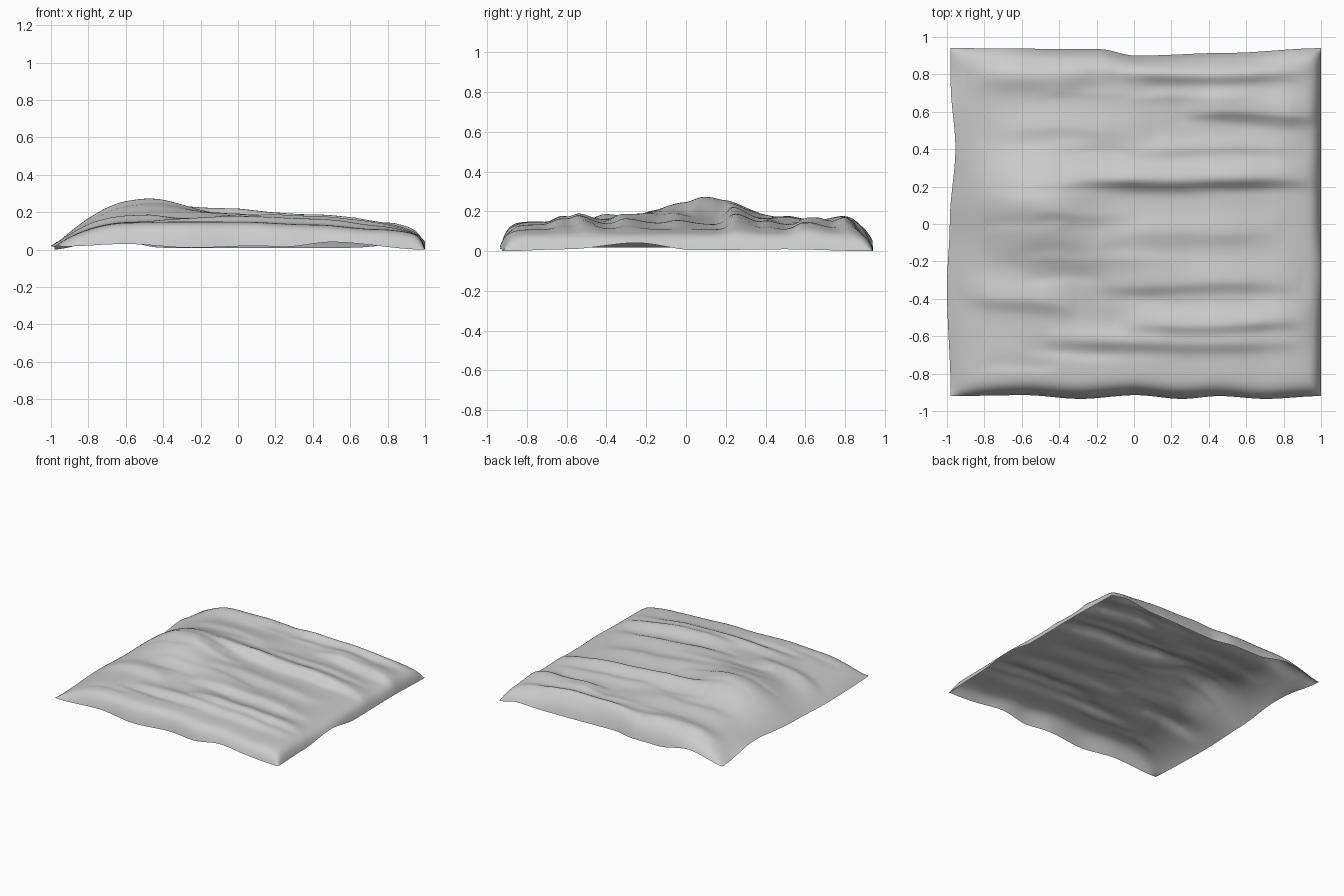
import bpy, math, random

if "Cube" in bpy.data.objects:
    bpy.data.objects.remove(bpy.data.objects["Cube"])

random.seed(4)
N = 150


def curve(pts, t):
    """Smooth interpolation through (position, value) pairs."""
    if t <= pts[0][0]:
        return pts[0][1]
    for (a, va), (b, vb) in zip(pts, pts[1:]):
        if t <= b:
            k = (t - a) / (b - a)
            return va + (vb - va) * k * k * (3 - 2 * k)
    return pts[-1][1]


def bump(d, w):
    return math.exp(-(d / w) ** 2)


# Outline of the blanket, and the height of its hem
LEFT = [(-.94, -.98), (-.35, -1.0), (.0, -.985), (.4, -.955), (.75, -.98), (.94, -.98)]
BACK = [(-1, .94), (-.2, .935), (0, .9), (.5, .915), (1, .94)]
FRONT = [(-1, -.92), (-.6, -.915), (-.3, -.935), (0, -.915), (.25, -.935), (.45, -.92), (.7, -.935), (1, -.92)]
FRONT_Z = [(-1, .01), (-.6, .03), (-.25, .01), (.1, .02), (.25, .015), (.5, .04), (1, 0)]
BACK_Z = [(-1, .0), (-.68, .055), (-.4, .01), (.6, .01), (.85, .025), (1, 0)]
RIGHT_Z = [(-.94, 0), (-.6, .01), (-.25, .042), (.05, .005), (.5, .01), (.94, 0)]
LEFT_Z = [(-.94, .01), (-.3, .02), (.2, .02), (.6, .04), (.94, 0)]

# General body height along x
BODY_X = [(-1, .11), (-.6, .15), (0, .15), (.4, .135), (.75, .11), (1, .09)]

# Folds: x start, x end, y at start, y at end, height, front width, back width
FOLDS = [
    (-.38, 1.0, .25, .235, .055, .05, .10),
    (.25, 1.05, .60, .59, .040, .05, .12),
    (-.2, .95, .81, .81, .040, .05, .06),
    (-.9, -.1, .78, .82, .030, .08, .07),
    (-.95, -.3, -.36, -.44, .028, .06, .10),
    (-.1, .95, -.54, -.52, .042, .05, .08),
    (-.5, .95, -.62, -.63, .028, .05, .06),
    (-.2, .9, -.32, -.31, .025, .05, .10),
    (-.2, .8, -.05, -.03, .018, .06, .09),
    (-.8, .1, .52, .50, .018, .06, .10),
    (-.1, .9, .40, .41, .016, .04, .06),
    (-.8, .3, -.12, -.18, .018, .08, .12),
]
# Fine random creases running the same way
for i in range(26):
    x0 = random.uniform(-.9, .3)
    y0 = random.uniform(-.85, .85)
    FOLDS.append((x0, x0 + random.uniform(.4, .8), y0, y0 + random.uniform(-.04, .04),
                  random.uniform(-.008, .008), .03, .05))


def height(x, y):
    z = curve(BODY_X, x)
    z += .12 * bump(x + .5, .42 if x < -.5 else .32) * bump(y - .13, .24)
    z += .025 * bump(x + .2, .5) * bump(y + .2, .25)
    for x0, x1, ya, yb, h, wf, wb in FOLDS:
        if x0 < x < x1:
            t = (x - x0) / (x1 - x0)
            yc = ya + (yb - ya) * t + .008 * math.sin(7 * t + 9 * ya)
            d = y - yc
            fade = math.sin(math.pi * t) ** .9
            z += h * min(1, 1.3 * fade) * bump(d, wf if d < 0 else wb)
    return z


def spread(i):
    """Grid parameter 0..1 with extra rows close to the hems."""
    t = i / N
    return .45 * t + .55 * (1 - math.cos(math.pi * t)) / 2


verts = []
for j in range(N + 1):
    v = spread(j)
    for i in range(N + 1):
        u = spread(i)
        x, y = -1 + 2 * u, -.94 + 1.88 * v
        lx, fy, by = curve(LEFT, y), curve(FRONT, x), curve(BACK, x)
        x = lx + (1 - lx) * u
        y = fy + (by - fy) * v
        # draping down to the floor on each side
        dl, dr, df, db = 2 * u, 2 - 2 * u, 1.88 * v, 1.88 * (1 - v)
        drop = ((1 - math.exp(-dl / .105)) * (1 - math.exp(-dr / .025))
                * (1 - math.exp(-df / .03)) * (1 - math.exp(-db / .035)))
        hem = (curve(FRONT_Z, x) * math.exp(-df / .1) + curve(BACK_Z, x) * math.exp(-db / .1)
               + curve(LEFT_Z, y) * math.exp(-dl / .1) + curve(RIGHT_Z, y) * math.exp(-dr / .1))
        verts.append((x, y, hem * (1 - drop) + height(x, y) * drop))

W = N + 1
faces = [(j * W + i, j * W + i + 1, (j + 1) * W + i + 1, (j + 1) * W + i)
         for j in range(N) for i in range(N)]
mesh = bpy.data.meshes.new("blanket")
mesh.from_pydata(verts, [], faces)
mesh.polygons.foreach_set("use_smooth", [True] * len(faces))
mesh.update()
blanket = bpy.data.objects.new("blanket", mesh)
bpy.context.collection.objects.link(blanket)
